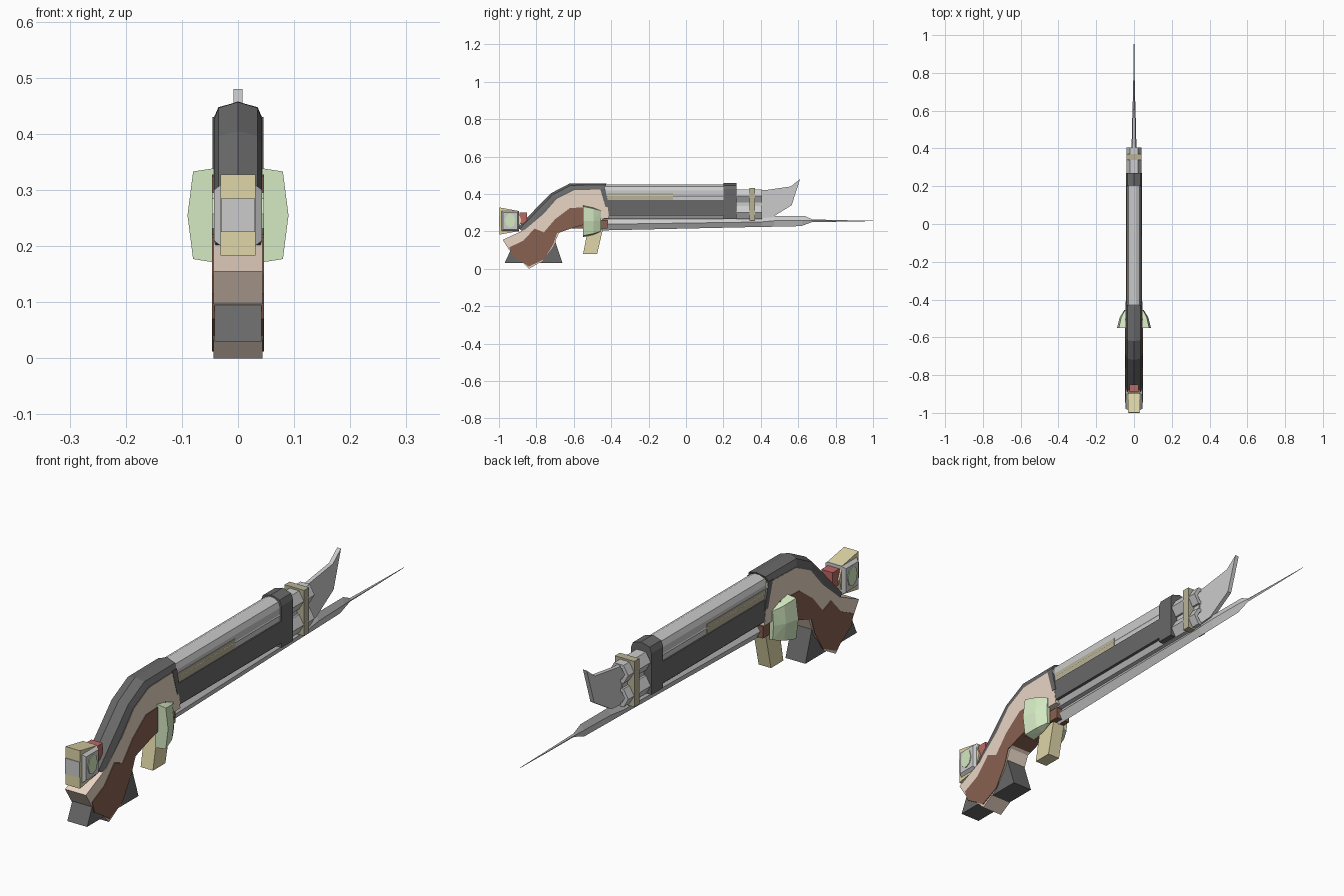
import bpy, bmesh, math
from mathutils import Vector

if "Cube" in bpy.data.objects:
    bpy.data.objects.remove(bpy.data.objects["Cube"])


def mat(name, r, g, b):
    m = bpy.data.materials.new(name)
    m.diffuse_color = (r, g, b, 1)
    m.use_nodes = True
    m.node_tree.nodes["Principled BSDF"].inputs["Base Color"].default_value = m.diffuse_color
    return m


BLACK = mat("black", .14, .14, .14)
WOOD = mat("light_wood", .82, .67, .56)
DARK = mat("dark_wood", .25, .12, .08)
GOLD = mat("gold", .74, .67, .39)
OLIVE = mat("olive", .48, .45, .31)
GREEN = mat("green", .66, .82, .54)
RED = mat("red", .5, .14, .13)


def finish(name, bm, material=None):
    bmesh.ops.recalc_face_normals(bm, faces=bm.faces)
    me = bpy.data.meshes.new(name)
    bm.to_mesh(me)
    bm.free()
    ob = bpy.data.objects.new(name, me)
    bpy.context.collection.objects.link(ob)
    if material:
        me.materials.append(material)
    return ob


def loft(name, rings, material=None):
    """Skin a list of equal-sized point rings and cap both ends."""
    bm = bmesh.new()
    vs = [[bm.verts.new(p) for p in r] for r in rings]
    n = len(vs[0])
    for a, b in zip(vs, vs[1:]):
        for i in range(n):
            bm.faces.new((a[i], a[(i + 1) % n], b[(i + 1) % n], b[i]))
    bm.faces.new(vs[0])
    bm.faces.new(vs[-1])
    return finish(name, bm, material)


def prism(name, profile, w, material=None):
    """Side (y, z) profile extruded to both sides of x = 0."""
    return loft(name, [[(x, y, z) for y, z in profile] for x in (-w, w)], material)


def box(name, w, y0, y1, z0, z1, material=None):
    return prism(name, [(y0, z0), (y1, z0), (y1, z1), (y0, z1)], w, material)


def sweep(name, stations, section, material=None):
    """Stations are (top y, top z, bottom y, bottom z, half width)."""
    rings = []
    for ty, tz, by, bz, w in stations:
        rings.append([(x * w, ty + (by - ty) * t, tz + (bz - tz) * t) for x, t in section])
    return loft(name, rings, material)


def ridge(shoulder, side):
    return [(0, 0), (.81, shoulder), (1, side), (1, 1), (-1, 1), (-1, side), (-.81, shoulder)]


# wooden stock with dark side panels
prism("stock", [(-.43, .425), (-.60, .42), (-.69, .375), (-.76, .295), (-.86, .21),
                (-.98, .155), (-.945, .10), (-.88, .04), (-.84, 0), (-.77, .04),
                (-.71, .12), (-.68, .19), (-.60, .24), (-.52, .27), (-.41, .27), (-.42, .34)],
      .044, WOOD)
prism("stock_panel", [(-.50, .33), (-.62, .325), (-.70, .265), (-.76, .195), (-.81, .215),
                      (-.87, .15), (-.945, .115), (-.93, .07), (-.88, .04), (-.84, .012),
                      (-.76, .05), (-.71, .13), (-.69, .19), (-.60, .22), (-.53, .24)],
      .0465, DARK)

# black strap over the back, its front collar and the flared grip foot
sweep("back_strap", [(-.425, .457, -.44, .42, .043), (-.62, .457, -.60, .415, .043),
                     (-.72, .405, -.69, .37, .043), (-.80, .325, -.76, .29, .043),
                     (-.90, .22, -.86, .19, .043)], ridge(.25, .75), BLACK)
prism("strap_collar", [(-.46, .43), (-.433, .43), (-.41, .33), (-.43, .33)], .0455, BLACK)
prism("grip_foot", [(-.97, .03), (-.66, .03), (-.71, .18), (-.90, .18)], .042, BLACK)

# barrels, cover rib and fore-end
for label, z in (("upper", .39), ("lower", .30)):
    ring = [(.04 * math.cos(i * math.pi / 3), z + .04 * math.sin(i * math.pi / 3)) for i in range(6)]
    inner = [(x * .6, z + (h - z) * .6) for x, h in ring]
    loft(label + "_barrel", [[(x, -.44, h) for x, h in ring], [(x, .405, h) for x, h in ring],
                             [(x, .405, h) for x, h in inner], [(x, .36, h) for x, h in inner]])
box("barrel_web", .012, -.43, .40, .32, .37)
sweep("barrel_cover", [(y, .45, y, .36, .038) for y in (-.44, .21)],
      [(.25, 0), (.8, .12), (1, .35), (1, 1), (-1, 1), (-1, .35), (-.8, .12), (-.25, 0)])
box("cover_inlay", .0395, -.42, -.07, .36, .405, OLIVE)
box("fore_end", .043, -.43, .21, .285, .368, BLACK)
sweep("front_block", [(y, .458, y, .267, .0435) for y in (.20, .27)], ridge(.06, .17), BLACK)
box("muzzle_band", .041, .34, .37, .258, .432, OLIVE)

# upper hooked blade and long lower spike
prism("upper_blade", [(.38, .42), (.42, .42), (.56, .44), (.61, .48), (.565, .34), (.46, .275),
                      (.38, .27)], .008)
diamond = [(0, 0), (1, .45), (0, 1), (-1, .45)]
sweep("lower_spike", [(-.45, .265, -.46, .205, .02), (.40, .272, .40, .224, .014),
                      (.47, .283, .47, .225, .011), (.635, .283, .615, .228, .008),
                      (.675, .264, .675, .25, .005), (.84, .260, .84, .252, .003),
                      (1.0, .257, 1.0, .255, .0006)], diamond)

# trigger, its plate and the flared side guards
box("trigger_plate", .03, -.68, -.42, .215, .26, DARK)
prism("trigger", [(-.55, .08), (-.475, .08), (-.445, .21), (-.525, .21)], .026, GOLD)
bm = bmesh.new()
for y, pts in ((-.55, [(.035, .34), (.08, .333), (.09, .255), (.08, .177), (.035, .17)]),
               (-.495, [(.035, .328), (.068, .322), (.076, .255), (.068, .188), (.035, .182)]),
               (-.455, [(.035, .31), (.047, .31), (.051, .255), (.047, .2), (.035, .2)])):
    for x, z in pts:
        bm.verts.new((x, y, z))
res = bmesh.ops.convex_hull(bm, input=bm.verts)
junk = [v for v in res["geom_interior"] + res["geom_unused"] if isinstance(v, bmesh.types.BMVert)]
bmesh.ops.delete(bm, geom=list(set(junk)), context='VERTS')
guard = finish("side_guard", bm, GREEN)
guard.modifiers.new("mirror", 'MIRROR')

# rear cap: gold clamp, grey core, green side gems, red sight
prism("rear_clamp", [(-.997, .328), (-.90, .31), (-.88, .26), (-.90, .2), (-.997, .183)], .031, GOLD)
box("rear_core_face", .03, -1.0, -.95, .225, .285)
loft("rear_core", [[(x, -.94 + s * sy * .042, .255 + s * sz * .05)
                    for sy, sz in ((-1, -1), (1, -1), (1, 1), (-1, 1))]
                   for x, s in ((-.043, .9), (-.03, 1.1), (.03, 1.1), (.043, .9))])
prism("rear_gem", [(-.94 + .028 * math.cos(i * math.pi / 4), .258 + .038 * math.sin(i * math.pi / 4))
                   for i in range(8)], .046, GREEN)
box("rear_sight", .024, -.89, -.85, .24, .3, RED)
